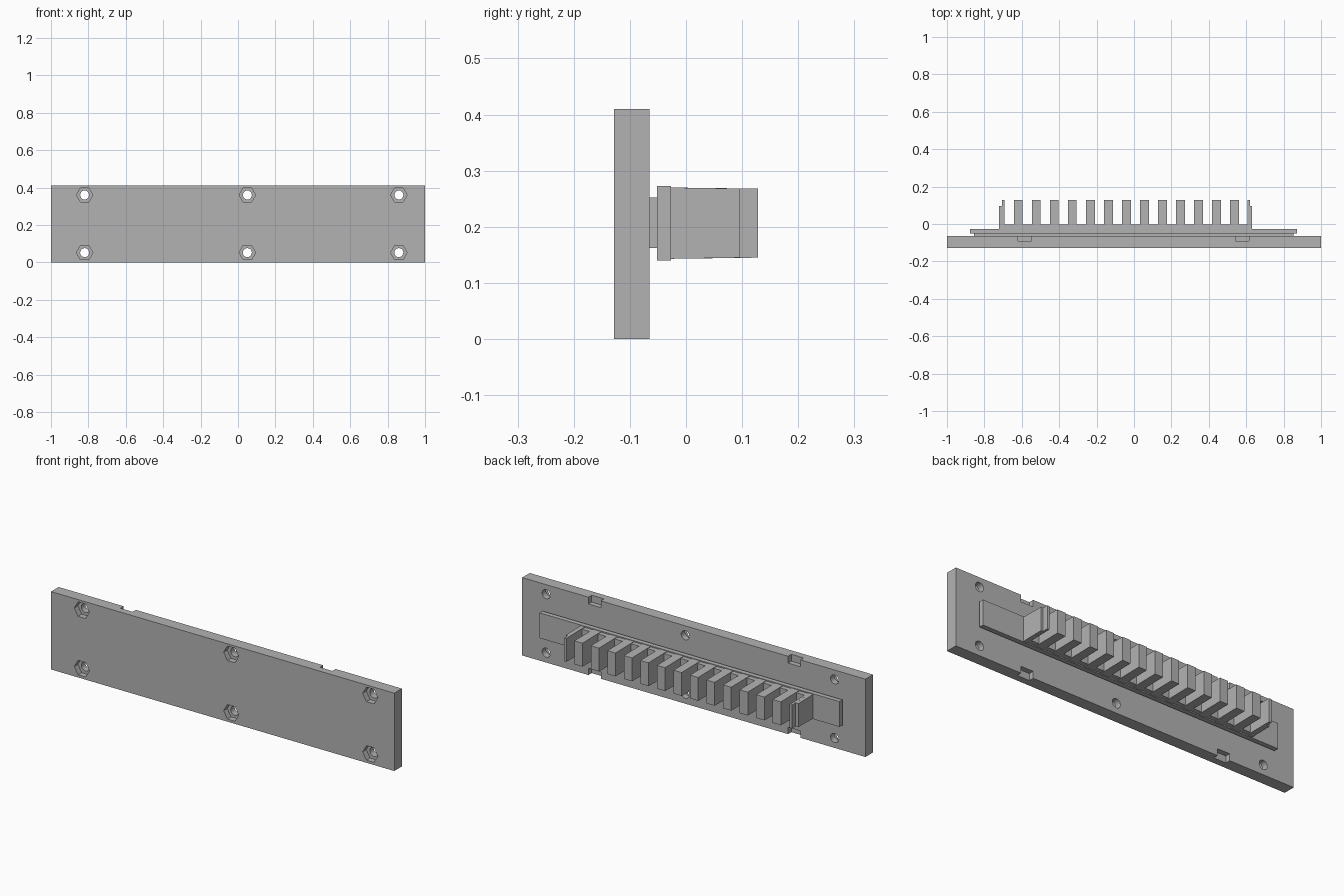
import bpy, bmesh
from math import pi
from mathutils import Matrix, Vector

cube = bpy.data.objects.get("Cube")
if cube:
    bpy.data.objects.remove(cube, do_unlink=True)

grey = bpy.data.materials.new("plain grey")
grey.use_nodes = True
grey.diffuse_color = (0.45, 0.45, 0.45, 1)
grey.node_tree.nodes["Principled BSDF"].inputs["Base Color"].default_value = (0.45, 0.45, 0.45, 1)


def finish(bm, name):
    bmesh.ops.recalc_face_normals(bm, faces=bm.faces)
    mesh = bpy.data.meshes.new(name)
    bm.to_mesh(mesh)
    bm.free()
    mesh.materials.append(grey)
    obj = bpy.data.objects.new(name, mesh)
    bpy.context.collection.objects.link(obj)
    return obj


def add_box(bm, xs, ys, zs, taper=0.0):
    """Box between bounds; taper narrows the rear end in z."""
    mid = Vector(((xs[0] + xs[1]) / 2, (ys[0] + ys[1]) / 2, (zs[0] + zs[1]) / 2))
    size = (xs[1] - xs[0], ys[1] - ys[0], zs[1] - zs[0])
    mat = Matrix.Translation(mid) @ Matrix.Diagonal((*size, 1))
    verts = bmesh.ops.create_cube(bm, size=1, matrix=mat)["verts"]
    for v in verts:
        if v.co.y > mid.y:
            v.co.z += -taper if v.co.z > mid.z else taper


def box(name, xs, ys, zs, taper=0.0):
    bm = bmesh.new()
    add_box(bm, xs, ys, zs, taper)
    return finish(bm, name)


def prisms(name, radius, sides, y0, y1):
    """Upright-section prisms through every bolt position."""
    bm = bmesh.new()
    for x in (-0.82, 0.05, 0.86):
        for z in (0.052, 0.36):
            mat = Matrix.Translation((x, (y0 + y1) / 2, z)) @ Matrix.Rotation(pi / 2, 4, "X")
            bmesh.ops.create_cone(bm, cap_ends=True, segments=sides, radius1=radius,
                                  radius2=radius, depth=y1 - y0, matrix=mat)
    # Turn vertex-up hexagons so their points face sideways
    if sides == 6:
        for x in (-0.82, 0.05, 0.86):
            for z in (0.052, 0.36):
                near = [v for v in bm.verts if (v.co.xz - Vector((x, z))).length < 0.1]
                if max(abs(v.co.x - x) for v in near) < radius * 0.95:
                    bmesh.ops.rotate(bm, verts=near, cent=(x, 0, z),
                                     matrix=Matrix.Rotation(pi / 6, 3, "Y"))
    return finish(bm, name)


FRONT, BACK, TOP = -0.128, -0.065, 0.41

# Backing plate with bolt holes, nut pockets and edge notches
plate = box("backing_plate", (-1, 1), (FRONT, BACK), (0, TOP))
bm = bmesh.new()
for x in (-0.585, 0.578):
    for zs in ((-0.03, 0.036), (TOP - 0.036, TOP + 0.03)):
        add_box(bm, (x - 0.036, x + 0.036), (-0.092, BACK + 0.03), zs)
cutters = [finish(bm, "notch_cutter"),
           prisms("hole_cutter", 0.024, 20, FRONT - 0.05, BACK + 0.05),
           prisms("pocket_cutter", 0.044, 6, FRONT - 0.05, FRONT + 0.03)]
bpy.context.view_layer.objects.active = plate
for cutter in cutters:
    cutter.hide_render = True
    mod = plate.modifiers.new("cut", "BOOLEAN")
    mod.operation = "DIFFERENCE"
    mod.solver = "EXACT"
    mod.object = cutter
    bpy.ops.object.modifier_apply(modifier=mod.name)
    bpy.data.objects.remove(cutter, do_unlink=True)

# Rail: narrow web carrying a wider flange
box("rail_web", (-0.855, 0.852), (BACK, -0.052), (0.162, 0.252))
box("rail_flange", (-0.876, 0.872), (-0.052, -0.027), (0.14, 0.273))

# Low floor between the teeth
box("tooth_floor", (-0.7, 0.615), (-0.027, -0.002), (0.146, 0.267))

# Row of evenly spaced teeth
bm = bmesh.new()
for i in range(13):
    x = -0.642 + i * 0.0963
    add_box(bm, (x, x + 0.047), (-0.027, 0.128), (0.143, 0.27), 0.002)
finish(bm, "teeth")

# Thin end walls, each with a shorter outer step
for side, wall, step in (("right", (-0.706, -0.692), (-0.722, -0.706)),
                         ("left", (0.608, 0.62), (0.62, 0.632))):
    box(side + "_end_wall", wall, (-0.027, 0.128), (0.143, 0.27), 0.002)
    box(side + "_end_step", step, (-0.027, 0.096), (0.143, 0.27), 0.002)
